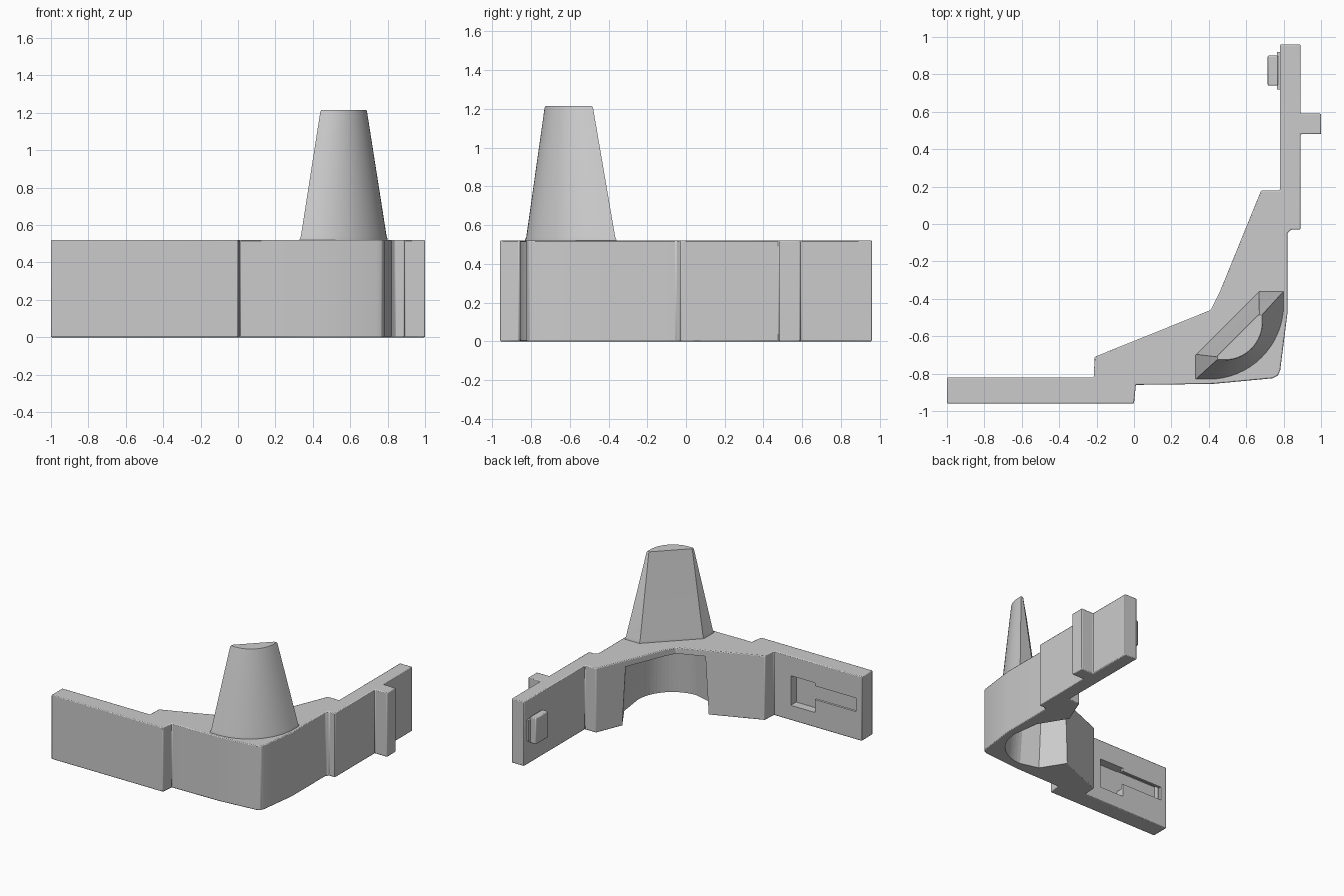
import bpy, bmesh, math

cube = bpy.data.objects.get("Cube")
if cube:
    bpy.data.objects.remove(cube, do_unlink=True)

grey = bpy.data.materials.new("plain_grey")
grey.use_nodes = True
grey.diffuse_color = (0.6, 0.6, 0.6, 1)
grey.node_tree.nodes["Principled BSDF"].inputs["Base Color"].default_value = (0.6, 0.6, 0.6, 1)

HEIGHT = 0.52


def loft(name, layers):
    """Closed solid through (z, outline) layers with equal point counts."""
    bm = bmesh.new()
    rings = [[bm.verts.new((x, y, z)) for x, y in pts] for z, pts in layers]
    n = len(rings[0])
    for low, high in zip(rings, rings[1:]):
        for i in range(n):
            j = (i + 1) % n
            bm.faces.new((low[i], low[j], high[j], high[i]))
    bm.faces.new(rings[0][::-1])
    bm.faces.new(rings[-1])
    bmesh.ops.recalc_face_normals(bm, faces=bm.faces)
    mesh = bpy.data.meshes.new(name)
    bm.to_mesh(mesh)
    bm.free()
    mesh.materials.append(grey)
    obj = bpy.data.objects.new(name, mesh)
    bpy.context.collection.objects.link(obj)
    return obj


def box(name, x0, x1, y0, y1, z0, z1):
    pts = [(x0, y0), (x1, y0), (x1, y1), (x0, y1)]
    return loft(name, [(z0, pts), (z1, pts)])


def arc(cx, cy, r, steps=16):
    """Quarter circle from the front round to the +x side."""
    angles = [math.radians(-90 + 90 * i / steps) for i in range(steps + 1)]
    return [(cx + r * math.cos(a), cy + r * math.sin(a)) for a in angles]


def scaled(pts, f, cx, cy):
    return [(cx + (x - cx) * f, cy + (y - cy) * f) for x, y in pts]


def bevel(obj, width):
    mod = obj.modifiers.new("edge_softening", "BEVEL")
    mod.width = width
    mod.segments = 2
    mod.limit_method = "ANGLE"
    mod.angle_limit = math.radians(40)


def cut(obj, cutter):
    mod = obj.modifiers.new(cutter.name, "BOOLEAN")
    mod.operation = "DIFFERENCE"
    mod.solver = "EXACT"
    mod.object = cutter
    cutter.hide_render = True
    cutter.hide_viewport = True
    cutter.display_type = "WIRE"


def smooth(obj):
    bpy.ops.object.select_all(action="DESELECT")
    obj.select_set(True)
    bpy.context.view_layer.objects.active = obj
    bpy.ops.object.shade_smooth_by_angle(angle=math.radians(30))


# Corner body with both arms, stepped outside and the side rib
outline = [(-1, -0.96), (0, -0.96), (0.01, -0.86), (0.42, -0.855), (0.74, -0.825),
           (0.77, -0.81), (0.782, -0.78), (0.82, -0.48), (0.82, -0.05), (0.84, -0.03),
           (0.89, -0.03), (0.89, 0.48), (1, 0.48), (1, 0.59), (0.89, 0.59), (0.89, 0.96),
           (0.78, 0.96), (0.78, 0.18), (0.68, 0.18), (0.46, -0.36), (0.41, -0.46),
           (-0.21, -0.71), (-0.215, -0.82), (-1, -0.82)]
body = loft("corner_body", [(0, outline), (HEIGHT, outline)])
bevel(body, 0.006)

# Tapered hollow under the corner, open to the inside and below
hollow = ([(0.18, -0.55), (0.30, -0.74)] + arc(0.45, -0.47, 0.31)
          + [(0.73, -0.25), (0.594, -0.03)])
cut(body, loft("hollow_cutter", [(-0.02, hollow), (0.47, scaled(hollow, 0.92, 0.39, -0.29))]))

# Keyhole pocket on the inside of the front arm
cut(body, box("pocket_cutter", -0.58, -0.365, -0.89, -0.80, 0.12, 0.36))
cut(body, box("slot_cutter", -0.95, -0.57, -0.845, -0.80, 0.225, 0.335))
cut(body, box("slot_inner_cutter", -0.94, -0.57, -0.885, -0.84, 0.19, 0.36))
smooth(body)

# Half-round tapered post with a flat back and a small flared foot
foot = [(0.33, -0.70), (0.33, -0.83)] + arc(0.40, -0.43, 0.40) + [(0.80, -0.36), (0.67, -0.36)]
tip = [(0.44, -0.71), (0.44, -0.73)] + arc(0.48, -0.52, 0.21) + [(0.69, -0.48), (0.67, -0.48)]
post = loft("tapered_post", [(HEIGHT - 0.02, foot), (HEIGHT + 0.005, foot),
                             (HEIGHT + 0.02, scaled(foot, 0.975, 0.58, -0.60)),
                             (1.205, tip), (1.215, scaled(tip, 0.96, 0.58, -0.62))])
smooth(post)

# Clip on the inside of the side arm: neck and wider head
neck = box("clip_neck", 0.765, 0.79, 0.72, 0.92, 0.19, 0.36)
head = box("clip_head", 0.715, 0.77, 0.74, 0.90, 0.17, 0.38)
bevel(head, 0.006)
smooth(head)
